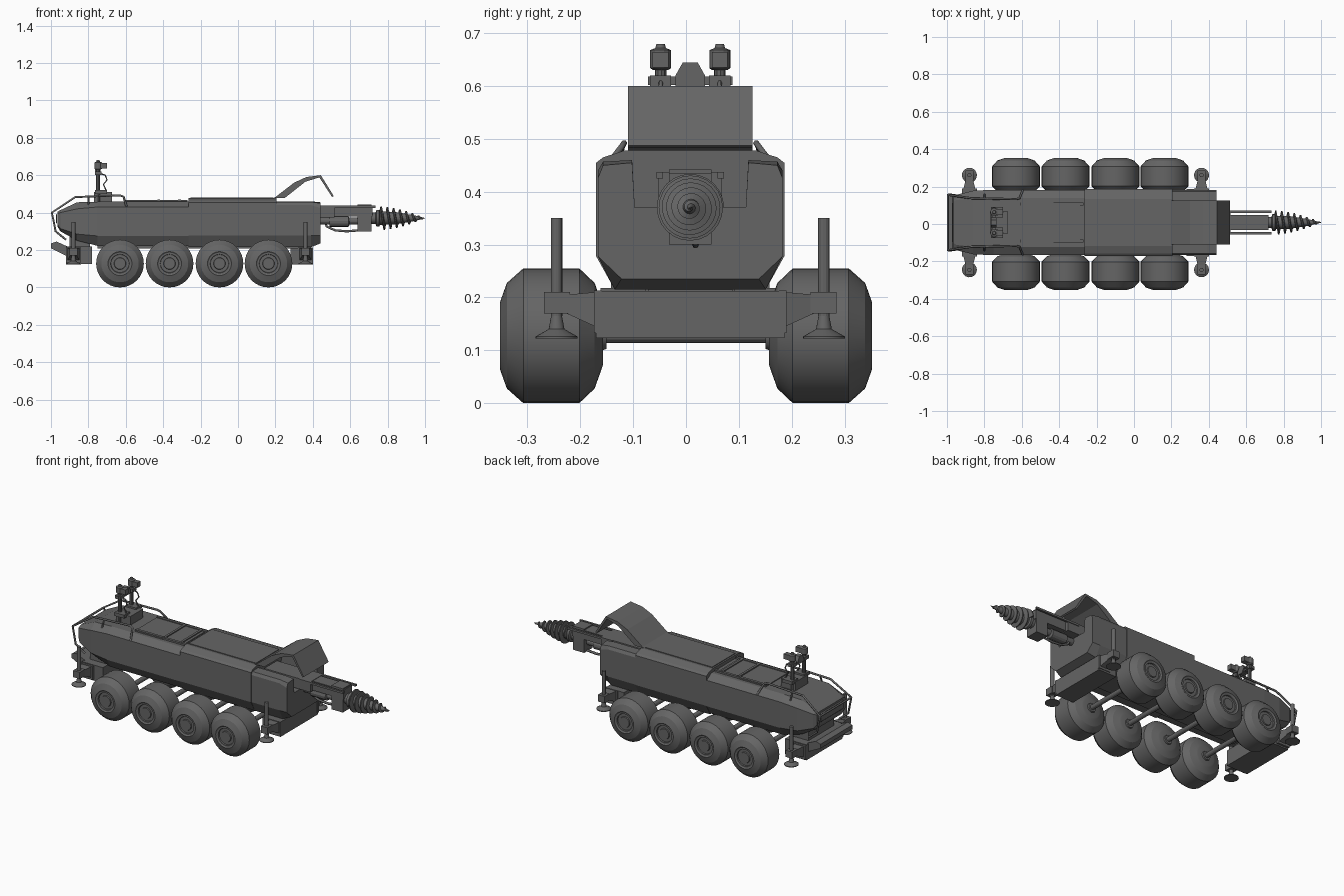
import bpy, bmesh, math
from mathutils import Vector

if "Cube" in bpy.data.objects:
    bpy.data.objects.remove(bpy.data.objects["Cube"])

grey = bpy.data.materials.new("dark grey metal")
grey.use_nodes = True
grey.diffuse_color = (0.13, 0.13, 0.13, 1)
grey.node_tree.nodes["Principled BSDF"].inputs["Base Color"].default_value = (0.13, 0.13, 0.13, 1)
CY = 0.008  # centre line of the hull


def finish(name, bm, smooth=False):
    bmesh.ops.recalc_face_normals(bm, faces=bm.faces)
    me = bpy.data.meshes.new(name)
    bm.to_mesh(me)
    bm.free()
    me.materials.append(grey)
    ob = bpy.data.objects.new(name, me)
    bpy.context.collection.objects.link(ob)
    if smooth:
        bpy.ops.object.select_all(action='DESELECT')
        ob.select_set(True)
        bpy.context.view_layer.objects.active = ob
        bpy.ops.object.shade_smooth_by_angle(angle=math.radians(25))
    return ob


def loft(name, rings, smooth=False, closed=True):
    bm = bmesh.new()
    vs = [[bm.verts.new(p) for p in r] for r in rings]
    n = len(vs[0])
    for a, b in zip(vs, vs[1:]):
        for i in range(n):
            j = (i + 1) % n
            bm.faces.new((a[i], a[j], b[j], b[i]))
    if closed:
        bm.faces.new(vs[0])
        bm.faces.new(vs[-1])
    return finish(name, bm, smooth)


def box(name, x0, x1, y0, y1, z0, z1):
    return loft(name, [[(x, y0 + CY, z0), (x, y1 + CY, z0), (x, y1 + CY, z1), (x, y0 + CY, z1)] for x in (x0, x1)])


def prism(name, profile, y0, y1):
    """Side profile in x and z, extruded across y."""
    return loft(name, [[(x, y + CY, z) for x, z in profile] for y in (y0, y1)])


def turned(name, start, axis, profile, n=20):
    """Turned part: profile of (distance along axis, radius)."""
    d = Vector(axis).normalized()
    u = d.orthogonal().normalized()
    v = d.cross(u)
    rings = []
    for t, r in profile:
        c = Vector(start) + Vector((0, CY, 0)) + d * t
        rings.append([c + (u * math.cos(a) + v * math.sin(a)) * r
                      for a in (2 * math.pi * i / n for i in range(n))])
    return loft(name, rings, True)


def rod(name, a, b, r, n=10):
    d = Vector(b) - Vector(a)
    return turned(name, a, d, [(0, r), (d.length, r)], n)


def pipe(name, pts, r):
    cu = bpy.data.curves.new(name, 'CURVE')
    cu.dimensions = '3D'
    cu.bevel_depth = r
    cu.bevel_resolution = 1
    cu.use_fill_caps = True
    sp = cu.splines.new('POLY')
    sp.points.add(len(pts) - 1)
    for p, q in zip(sp.points, pts):
        p.co = (q[0], q[1] + CY, q[2], 1)
    cu.materials.append(grey)
    ob = bpy.data.objects.new(name, cu)
    bpy.context.collection.objects.link(ob)


def section(x, half):
    """Mirrored hull cross-section from its right half, bottom to top."""
    return [(x, CY + y, z) for y, z in half] + [(x, CY - y, z) for y, z in reversed(half)]


# Rear hull with tapered cab end
full = [(.143, .222), (.175, .275), (.175, .43), (.13, .458)]
loft("rear_hull", [
    section(-.965, [(.11, .325), (.135, .335), (.135, .395), (.11, .405)]),
    section(-.95, [(.12, .30), (.148, .315), (.148, .40), (.12, .413)]),
    section(-.86, [(.13, .25), (.17, .285), (.17, .42), (.13, .455)]),
    section(-.75, full), section(-.265, full)])
prism("cab_rear_window", [(-.967, .34), (-.972, .345), (-.972, .39), (-.967, .395)], -.105, .105)
box("hull_joint", -.28, -.25, -.15, .15, .235, .44)

# Front hull, open channel at the drill end
top = [(.143, .215), (.178, .278), (.178, .455), (.165, .465), (.125, .478)]
loft("front_hull", [section(-.265, top), section(.205, top)])
notch = [(.143, .215), (.175, .278), (.175, .44), (.165, .457), (.11, .46), (.105, .37)]
nose = [(.13, .235), (.175, .278), (.175, .425), (.165, .45), (.11, .455), (.105, .37)]
loft("channel_hull", [section(.205, notch), section(.39, notch), section(.44, nose)])
box("belly_plate", -.75, .3, -.085, .085, .207, .225)

# Raised channel cover, bent in three panels
prism("channel_cover", [(.19, .478), (.25, .478), (.36, .565), (.435, .588), (.503, .483),
                        (.512, .488), (.443, .60), (.365, .59), (.30, .56), (.2, .483)], -.118, .118)

# Roof details
box("front_roof_plate", -.255, .19, -.11, .11, .475, .482)
box("roof_walkway", -.61, -.43, -.11, .11, .45, .463)
for s in (-1, 1):
    box("roof_rail", -.61, -.27, s * .10 - .008, s * .10 + .008, .45, .468)
box("roof_panel", -.43, -.29, -.095, .095, .45, .464)
for x in (-.43, -.32):
    box("roof_crossbar", x, x + .014, -.1, .1, .45, .47)

# Roll bars around the cab
for s in (-1, 1):
    pipe("roll_bar", [(-.92, s * .14, .255), (-.975, s * .148, .30), (-.995, s * .148, .40),
                      (-.87, s * .13, .483), (-.63, s * .125, .492), (-.612, s * .13, .485),
                      (-.595, s * .172, .43)], .006)
    rod("roll_bar_post", (-.8, s * .13, .485), (-.8, s * .15, .44), .005)
pipe("rear_crossbar", [(-.995, -.148, .40), (-.995, .148, .40)], .006)

# Sensor masts
box("mast_base", -.77, -.675, -.06, .06, .45, .51)
for s in (-1, 1):
    y = s * .056
    rod("mast_column", (-.748, y, .46), (-.748, y, .64), .011)
    box("mast_foot", -.765, -.70, y - .028, y + .028, .50, .52)
    box("mast_collar", -.765, -.73, y - .02, y + .02, .60, .62)
    turned("mast_head", (-.748, y, .63), (0, 0, 1), [(0, .014), (.004, .02), (.038, .02), (.042, .01), (.05, .008)], 14)
    box("mast_lamp", -.748, -.70, y - .015, y + .015, .635, .665)
    pipe("mast_cable", [(-.74, y, .61), (-.71, y, .60), (-.70, y, .575), (-.72, y, .55), (-.705, y, .52)], .004)
loft("mast_box", [[(x, CY + y, z) for y, z in ((-.028, .60), (.028, .60), (.028, .62), (.014, .645),
                                            (-.014, .645), (-.028, .62))] for x in (-.765, -.735)])
box("mast_link", -.757, -.74, -.08, .08, .602, .618)

# Wheels and axles
half_tyre = [(-.098, .055), (-.095, .064), (-.082, .10), (-.053, .1275),
             (.053, .1275), (.084, .10), (.097, .064)]
rim = [(.093, .058), (.093, .05), (.086, .048), (.086, .032), (.092, .03), (.092, .001)]
for x in (-.631, -.366, -.099, .163):
    rod("axle", (x, -.20 - CY, .1275), (x, .20 - CY, .1275), .014, 14)
    for s in (-1, 1):
        turned("wheel", (x, s * .255 - CY, .1275), (0, s, 0), half_tyre + rim, 32)
        turned("wheel_hub", (x, s * .15 - CY, .1275), (0, s, 0), [(0, .025), (.02, .032)], 14)

# End blocks and rear bumper
box("front_block", .28, .40, -.178, .178, .123, .212)
box("rear_block", -.92, -.78, -.17, .17, .125, .218)
box("front_mount", .29, .39, -.08, .08, .21, .24)
box("rear_mount", -.90, -.79, -.12, .12, .21, .27)
prism("rear_bumper", [(-1, .21), (-1, .235), (-.97, .245), (-.91, .218), (-.91, .165), (-.94, .18)], -.15, .15)

# Outriggers
for x in (-.88, .361):
    for s in (-1, 1):
        def plate(y, w, z0, z1):
            return [(x - w, CY + s * y, z0), (x + w, CY + s * y, z0), (x + w, CY + s * y, z1), (x - w, CY + s * y, z1)]
        y = s * .253
        loft("outrigger_bracket", [plate(.168, .04, .133, .213), plate(.182, .04, .133, .213)])
        loft("outrigger_arm", [plate(.18, .032, .145, .21), plate(.235, .018, .17, .205)])
        loft("outrigger_clamp", [plate(.228, .022, .17, .21), plate(.277, .022, .17, .21)])
        rod("outrigger_cylinder", (x, y, .165), (x, y, .35), .011, 14)
        turned("outrigger_foot", (x, y, .122), (0, 0, 1), [(0, .04), (.004, .04), (.018, .015), (.05, .009)], 18)

# Drill boom
DZ = .37
box("boom_base", .21, .515, -.06, .06, .375, .437)
box("boom_beam", .50, .72, -.04, .04, .38, .435)
for s in (-1, 1):
    box("boom_rail", .44, .735, s * .058 - .006, s * .058 + .006, .425, .437)
box("drill_motor", .64, .715, -.04, .04, .30, .442)
turned("drill_hydraulic", (.44, 0, .355), (1, 0, 0), [(0, .02), (.2, .02)], 14)
turned("boom_piston", (.49, 0, .352), (1, 0, 0), [(0, .028), (.10, .028), (.11, .012), (.16, .012)], 14)
pipe("boom_hose", [(.46, .01, .36), (.475, .01, .325), (.52, .01, .305), (.58, .01, .30), (.645, .01, .305)], .007)
turned("drill_chuck", (.71, 0, DZ), (1, 0, 0), [(0, .03), (.025, .03), (.03, .045), (.045, .045), (.05, .035)], 16)

# Drill bit: tapered core with a spiral blade
turned("drill_core", (.755, 0, DZ), (1, 0, 0), [(0, .036), (.08, .034), (.18, .017), (.245, .001)], 18)
steps, turns = 168, 7
blade = []
for i in range(steps + 1):
    t = i / steps
    a = 2 * math.pi * turns * t
    r_out = .06 * (1 - t ** 1.7) + .004
    r_in = r_out * .45
    x = .757 + .234 * t
    blade.append([(x + dx, CY + r * math.cos(a), DZ + r * math.sin(a))
                  for dx, r in ((-.008, r_in), (-.003, r_out), (.003, r_out), (.008, r_in))])
loft("drill_blade", blade)
